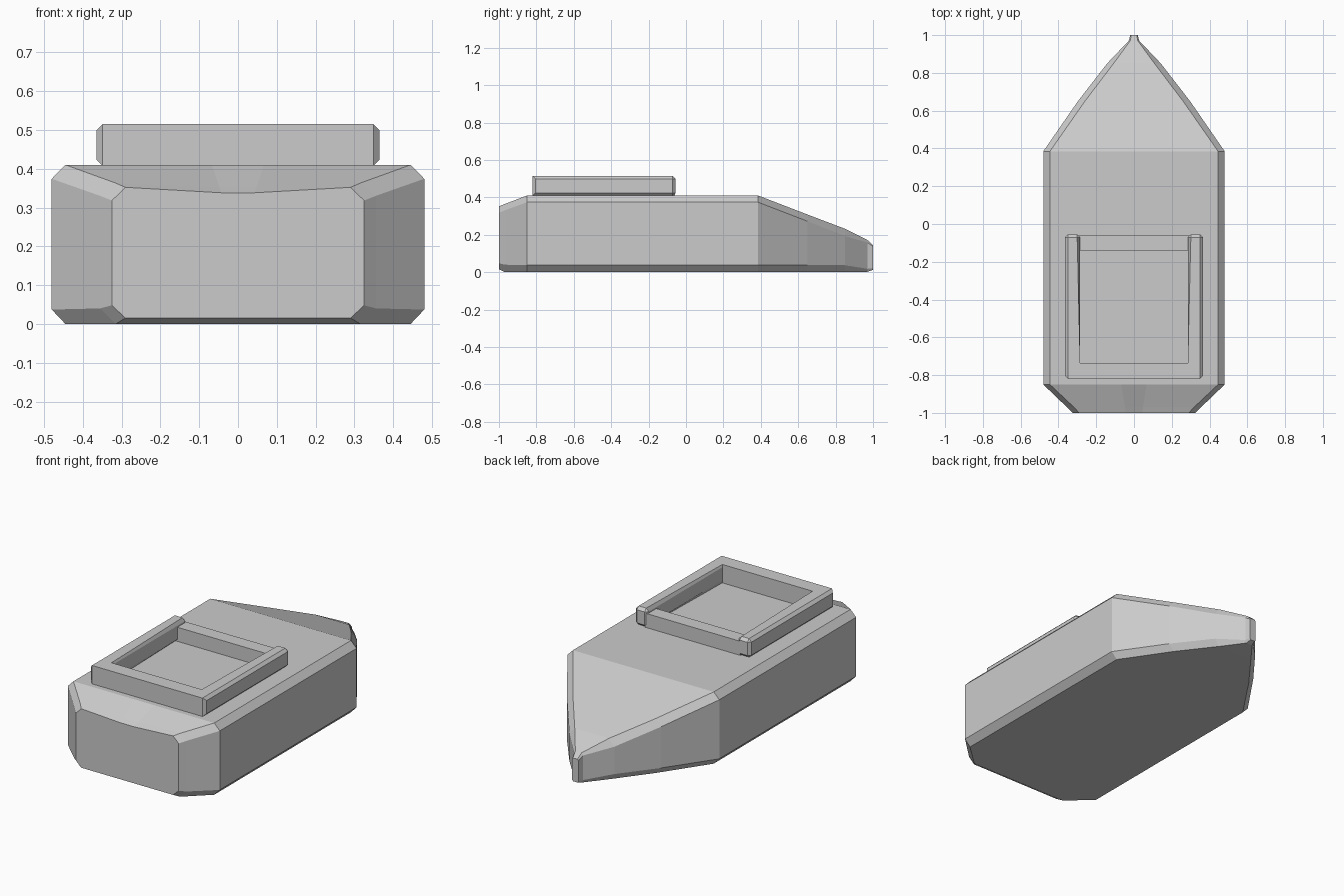
import bpy, bmesh

if "Cube" in bpy.data.objects:
    bpy.data.objects.remove(bpy.data.objects["Cube"])


def finish(name, bm):
    bmesh.ops.recalc_face_normals(bm, faces=bm.faces)
    me = bpy.data.meshes.new(name)
    bm.to_mesh(me)
    bm.free()
    ob = bpy.data.objects.new(name, me)
    bpy.context.collection.objects.link(ob)
    return ob


# Hull: chamfered cross-sections lofted from stern to bow
# y, half width, flat top half width, flat bottom half width,
# bottom z, lower chamfer z, upper chamfer z, top z, centre top z
sections = [
    (-1.00, 0.325, 0.290, 0.290, 0.015, 0.048, 0.318, 0.352, 0.338),
    (-0.97, 0.355, 0.318, 0.315, 0.000, 0.040, 0.330, 0.364, 0.352),
    (-0.85, 0.480, 0.445, 0.445, 0.000, 0.037, 0.374, 0.410, 0.410),
    (0.385, 0.480, 0.445, 0.445, 0.000, 0.037, 0.374, 0.410, 0.410),
    (0.65, 0.297, 0.260, 0.265, 0.000, 0.037, 0.272, 0.308, 0.308),
    (0.85, 0.142, 0.108, 0.112, 0.000, 0.037, 0.193, 0.232, 0.232),
    (0.97, 0.028, 0.020, 0.020, 0.002, 0.018, 0.158, 0.172, 0.172),
    (1.00, 0.020, 0.014, 0.014, 0.012, 0.020, 0.138, 0.145, 0.145),
]
bm = bmesh.new()
rings = []
for y, w, tw, bw, z0, z1, z2, z3, zc in sections:
    half = [(bw, z0), (w, z1), (w, z2), (tw, z3), (tw * 0.15, zc)]
    outline = half + [(-x, z) for x, z in reversed(half)]
    rings.append([bm.verts.new((x, y, z)) for x, z in outline])
for a, b in zip(rings, rings[1:]):
    n = len(a)
    for i in range(n):
        j = (i + 1) % n
        bm.faces.new((a[i], a[j], b[j], b[i]))
bm.faces.new(rings[0])
bm.faces.new(rings[-1])
finish("hull", bm)

# Raised U-shaped cabin frame, chamfered along the rails and corners
half = [(0.365, -0.055), (0.365, -0.82)]
inner = [(0.285, -0.735), (0.285, -0.055)]
outline = ([(0.365, -0.055), (0.365, -0.82), (-0.365, -0.82), (-0.365, -0.055),
            (-0.285, -0.055), (-0.285, -0.735), (0.285, -0.735), (0.285, -0.055)])
bm = bmesh.new()
face = bm.faces.new([bm.verts.new((x, y, 0.408)) for x, y in outline])
top = bmesh.ops.extrude_face_region(bm, geom=[face], use_keep_orig=True)
bmesh.ops.translate(bm, vec=(0, 0, 0.107),
                    verts=[g for g in top["geom"] if isinstance(g, bmesh.types.BMVert)])
bmesh.ops.recalc_face_normals(bm, faces=bm.faces)
edges = []
for e in bm.edges:
    d = e.verts[0].co - e.verts[1].co
    inner_corner = abs(d.z) > 0.05 and abs(e.verts[0].co.y + 0.735) < 0.01
    if abs(d.x) < 0.5 and not inner_corner:
        edges.append(e)
bmesh.ops.bevel(bm, geom=edges, offset=0.016, segments=1, affect='EDGES',
                clamp_overlap=True)
finish("cabin_frame", bm)

# Lower crossbar closing the frame toward the bow
bm = bmesh.new()
bmesh.ops.create_cube(bm, size=1)
bmesh.ops.scale(bm, vec=(0.60, 0.08, 0.085), verts=bm.verts)
bmesh.ops.translate(bm, vec=(0, -0.10, 0.448), verts=bm.verts)
finish("frame_crossbar", bm)
